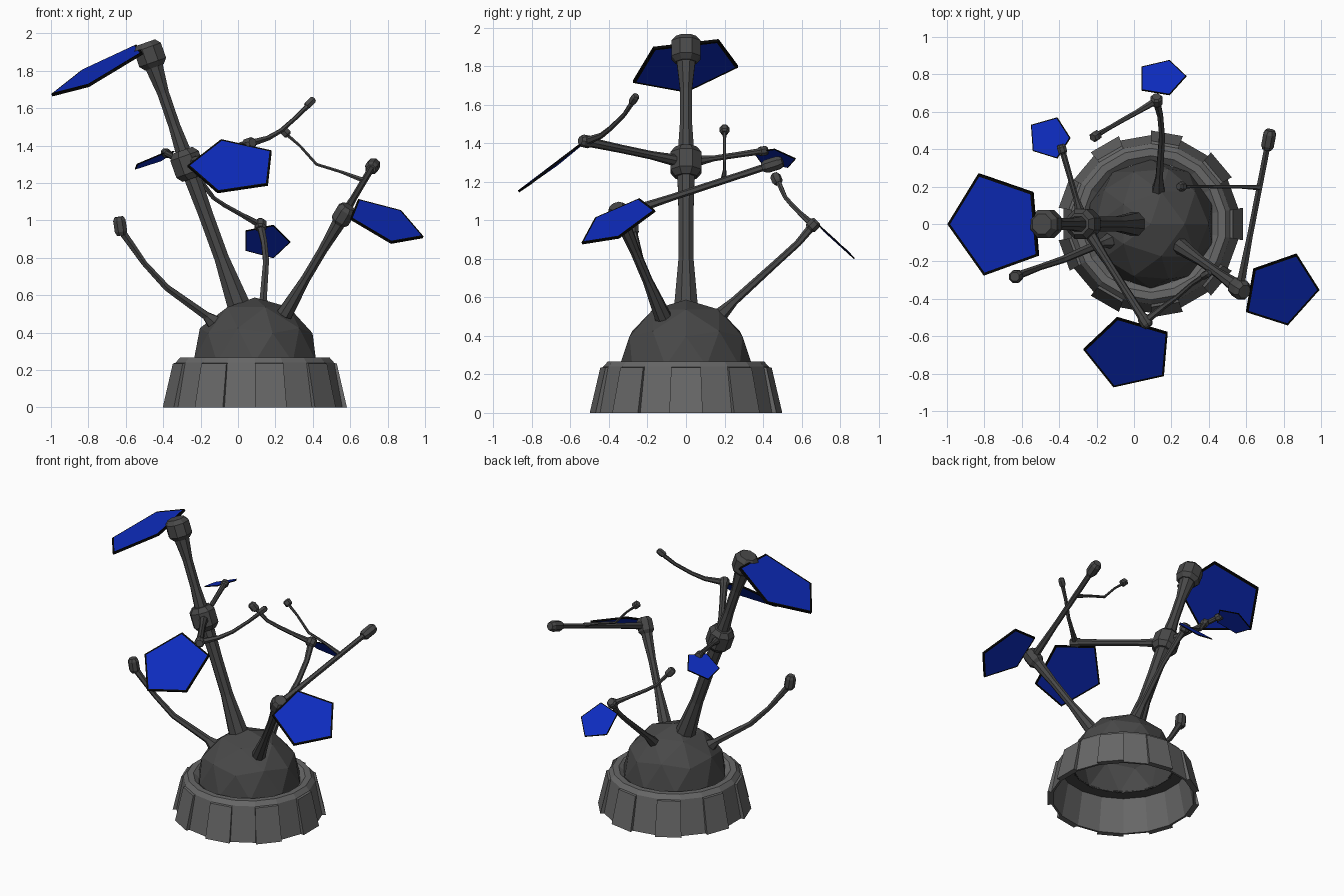
import bpy, bmesh, math
from mathutils import Vector

if "Cube" in bpy.data.objects:
    bpy.data.objects.remove(bpy.data.objects["Cube"])

CX = 0.09  # base centre in x


def material(name, color):
    m = bpy.data.materials.new(name)
    m.diffuse_color = color
    m.use_nodes = True
    m.node_tree.nodes["Principled BSDF"].inputs["Base Color"].default_value = m.diffuse_color
    return m


BLUE = material("panel_blue", (0.004, 0.025, 0.52, 1))
BLACK = material("panel_rim_black", (0.002, 0.002, 0.002, 1))
DARK = material("dark_grey", (0.065, 0.065, 0.065, 1))
RING = material("ring_grey", (0.135, 0.135, 0.135, 1))


def make_object(name, bm, mats=(DARK,)):
    bmesh.ops.recalc_face_normals(bm, faces=bm.faces)
    me = bpy.data.meshes.new(name)
    bm.to_mesh(me)
    bm.free()
    for m in mats:
        me.materials.append(m)
    ob = bpy.data.objects.new(name, me)
    bpy.context.collection.objects.link(ob)
    return ob


def limb(name, path, radii, sides=8):
    """Faceted tube through the path points with a radius at each point."""
    pts = [Vector(p) for p in path]
    bm = bmesh.new()
    rings = []
    side = None
    for i, (p, r) in enumerate(zip(pts, radii)):
        d = (pts[min(i + 1, len(pts) - 1)] - pts[max(i - 1, 0)]).normalized()
        if side is None:
            side = d.cross(Vector((0, 1, 0)) if abs(d.y) < 0.9 else Vector((0, 0, 1)))
        side = (side - d * side.dot(d)).normalized()
        up = d.cross(side)
        angles = [math.tau * (k + 0.5) / sides for k in range(sides)]
        rings.append([bm.verts.new(p + (side * math.cos(a) + up * math.sin(a)) * r) for a in angles])
    for a, b in zip(rings, rings[1:]):
        for k in range(sides):
            n = (k + 1) % sides
            bm.faces.new((a[k], a[n], b[n], b[k]))
    bm.faces.new(rings[0])
    bm.faces.new(rings[-1])
    return make_object(name, bm)


def strut(name, a, b, r0, mid, r1, sides=8):
    """Straight limb that is flared at both ends."""
    a, b = Vector(a), Vector(b)
    return limb(name, [a.lerp(b, t) for t in (0, 0.35, 0.65, 1)], [r0, mid, mid, r1], sides)


def joint(name, centre, direction, r, length, sides=8):
    """Short chamfered knuckle along a direction."""
    c, d = Vector(centre), Vector(direction).normalized() * length / 2
    return limb(name, [c - d, c - d * 0.6, c + d * 0.6, c + d], [r * 0.7, r, r, r * 0.7], sides)


def panel(name, corners, thick):
    """Thin pentagon, blue on both faces with a black rim."""
    bm = bmesh.new()
    pts = [Vector(c) for c in corners]
    n = (pts[1] - pts[0]).cross(pts[2] - pts[0]).normalized() * thick / 2
    mid = sum(pts, Vector()) / 5
    loops = []
    for sign in (1, -1):
        outer = [bm.verts.new(p + n * sign) for p in pts]
        inner = [bm.verts.new(p + (mid - p).normalized() * thick * 1.15 + n * sign) for p in pts]
        bm.faces.new(inner)
        loops.append((outer, inner))
    (top, top_in), (bot, bot_in) = loops
    for a, b in ((top, top_in), (bot, bot_in), (top, bot)):
        for k in range(5):
            j = (k + 1) % 5
            bm.faces.new((a[k], a[j], b[j], b[k])).material_index = 1
    return make_object(name, bm, (BLUE, BLACK))


N = 18  # sides of the base ring


def polar(r, k, z):
    a = math.tau * k / N
    return (CX + r * math.cos(a), r * math.sin(a), z)


def revolve(name, profile, mat):
    """Faceted band swept around the base axis."""
    bm = bmesh.new()
    rows = [[bm.verts.new(polar(r, k + 0.5, z)) for k in range(N)] for r, z in profile]
    for a, b in zip(rows, rows[1:]):
        for k in range(N):
            j = (k + 1) % N
            bm.faces.new((a[k], a[j], b[j], b[k]))
    return make_object(name, bm, (mat,))


# Hollow base ring with a thin wall and rolled rim, and its dark inner ledge
revolve("base_ring", [(0.415, 0.235), (0.46, 0), (0.475, 0), (0.43, 0.24), (0.405, 0.268), (0.365, 0.268), (0.33, 0.24)], RING)
revolve("base_inner_ledge", [(0.415, 0.235), (0.335, 0.237)], DARK)

# Raised panels on every second side of the ring
bm = bmesh.new()
for k in range(0, N, 2):
    loops = [[bm.verts.new(polar(r, k + s, z)) for r, z in ((0.47, 0), (0.50, 0), (0.445, 0.235), (0.42, 0.24))]
             for s in (-0.5, 0.5)]
    bm.faces.new(loops[0])
    bm.faces.new(loops[1])
    for i in range(4):
        j = (i + 1) % 4
        bm.faces.new((loops[0][i], loops[0][j], loops[1][j], loops[1][i]))
make_object("base_raised_panels", bm, (RING,))

# Faceted dome, open underneath
bm = bmesh.new()
bmesh.ops.create_icosphere(bm, subdivisions=2, radius=0.345)
bmesh.ops.translate(bm, verts=bm.verts, vec=(CX, 0, 0.243))
bmesh.ops.bisect_plane(bm, geom=bm.verts[:] + bm.edges[:] + bm.faces[:],
                       plane_co=(0, 0, 0.235), plane_no=(0, 0, 1), clear_inner=True)
make_object("dome", bm)

# Main trunk
mid, top = (-0.27, 0, 1.30), (-0.47, 0, 1.885)
lean = (-0.3, 0, 0.85)
strut("trunk_lower", (0.01, 0, 0.53), mid, 0.068, 0.042, 0.05)
strut("trunk_upper", mid, top, 0.05, 0.034, 0.06)
joint("trunk_joint", mid, lean, 0.087, 0.16)
joint("trunk_head", top, lean, 0.082, 0.14)

# Right stalk with its long arm and thin twig
elbow, arm_tip = (0.565, -0.345, 1.03), (0.72, 0.45, 1.29)
strut("right_stalk", (0.25, -0.12, 0.5), elbow, 0.045, 0.027, 0.042)
joint("right_elbow", elbow, (0.3, -0.2, 0.5), 0.055, 0.11)
strut("right_arm", elbow, arm_tip, 0.026, 0.018, 0.018, 6)
joint("right_arm_tip", arm_tip, (0.15, 0.8, 0.25), 0.037, 0.11)
limb("right_twig", [(0.67, 0.195, 1.215), (0.55, 0.2, 1.26), (0.42, 0.2, 1.30), (0.33, 0.2, 1.40), (0.26, 0.2, 1.46)],
     [0.015, 0.009, 0.009, 0.008, 0.01], 6)
joint("right_twig_tip", (0.255, 0.2, 1.47), (-0.5, 0, 0.5), 0.026, 0.045, 6)

# Front branch off the trunk
f_elbow = (0.06, -0.52, 1.41)
strut("front_branch", mid, f_elbow, 0.035, 0.022, 0.026)
joint("front_elbow", f_elbow, (0.33, -0.52, 0.11), 0.033, 0.07)
limb("front_twig", [f_elbow, (0.16, -0.44, 1.44), (0.23, -0.39, 1.48), (0.31, -0.32, 1.55), (0.37, -0.28, 1.61)],
     [0.022, 0.015, 0.013, 0.012, 0.014], 6)
joint("front_twig_tip", (0.385, -0.27, 1.63), (0.1, 0.06, 0.1), 0.022, 0.06, 6)

# Back branch off the trunk
strut("back_branch", mid, (-0.385, 0.40, 1.36), 0.04, 0.016, 0.018)
joint("back_branch_tip", (-0.385, 0.40, 1.36), (-0.12, 0.4, 0.06), 0.026, 0.05)

# Left curved arm
limb("left_arm", [(-0.1, -0.08, 0.43), (-0.17, -0.1, 0.49), (-0.38, -0.19, 0.64), (-0.50, -0.23, 0.77), (-0.62, -0.275, 0.94)],
     [0.06, 0.025, 0.02, 0.017, 0.022], 6)
joint("left_arm_tip", (-0.63, -0.28, 0.97), (-0.03, -0.01, 0.2), 0.036, 0.1)

# Back stalk with its twig
b_elbow = (0.12, 0.66, 0.975)
limb("back_stalk", [(0.13, 0.17, 0.50), (0.135, 0.25, 0.58), (0.15, 0.47, 0.78), (0.14, 0.58, 0.88), b_elbow],
     [0.04, 0.022, 0.018, 0.018, 0.022], 6)
joint("back_elbow", b_elbow, (0, 0.3, 0.3), 0.034, 0.06)
limb("back_twig", [b_elbow, (0.02, 0.60, 1.03), (-0.07, 0.55, 1.08), (-0.13, 0.515, 1.12), (-0.2, 0.475, 1.21)],
     [0.02, 0.014, 0.013, 0.012, 0.015], 6)
joint("back_twig_tip", (-0.205, 0.47, 1.215), (-0.1, -0.06, 0.15), 0.028, 0.06, 6)

# Blue pentagon panels
panel("top_panel", [(-0.995, 0, 1.67), (-0.83, 0.27, 1.80), (-0.54, 0.17, 1.935), (-0.51, -0.17, 1.895), (-0.8, -0.275, 1.72)], 0.015)
panel("right_panel", [(0.99, -0.35, 0.91), (0.87, -0.16, 1.05), (0.64, -0.24, 1.11), (0.60, -0.47, 1.01), (0.82, -0.54, 0.88)], 0.012)
panel("front_panel", [(-0.27, -0.67, 1.29), (-0.09, -0.50, 1.43), (0.18, -0.58, 1.37), (0.16, -0.81, 1.19), (-0.11, -0.87, 1.15)], 0.012)
panel("back_left_panel", [(-0.41, 0.57, 1.32), (-0.34, 0.46, 1.37), (-0.41, 0.35, 1.355), (-0.54, 0.39, 1.30), (-0.55, 0.53, 1.275)], 0.006)
panel("back_panel", [(0.04, 0.84, 0.84), (0.19, 0.875, 0.80), (0.28, 0.79, 0.885), (0.19, 0.69, 0.975), (0.04, 0.715, 0.945)], 0.006)
